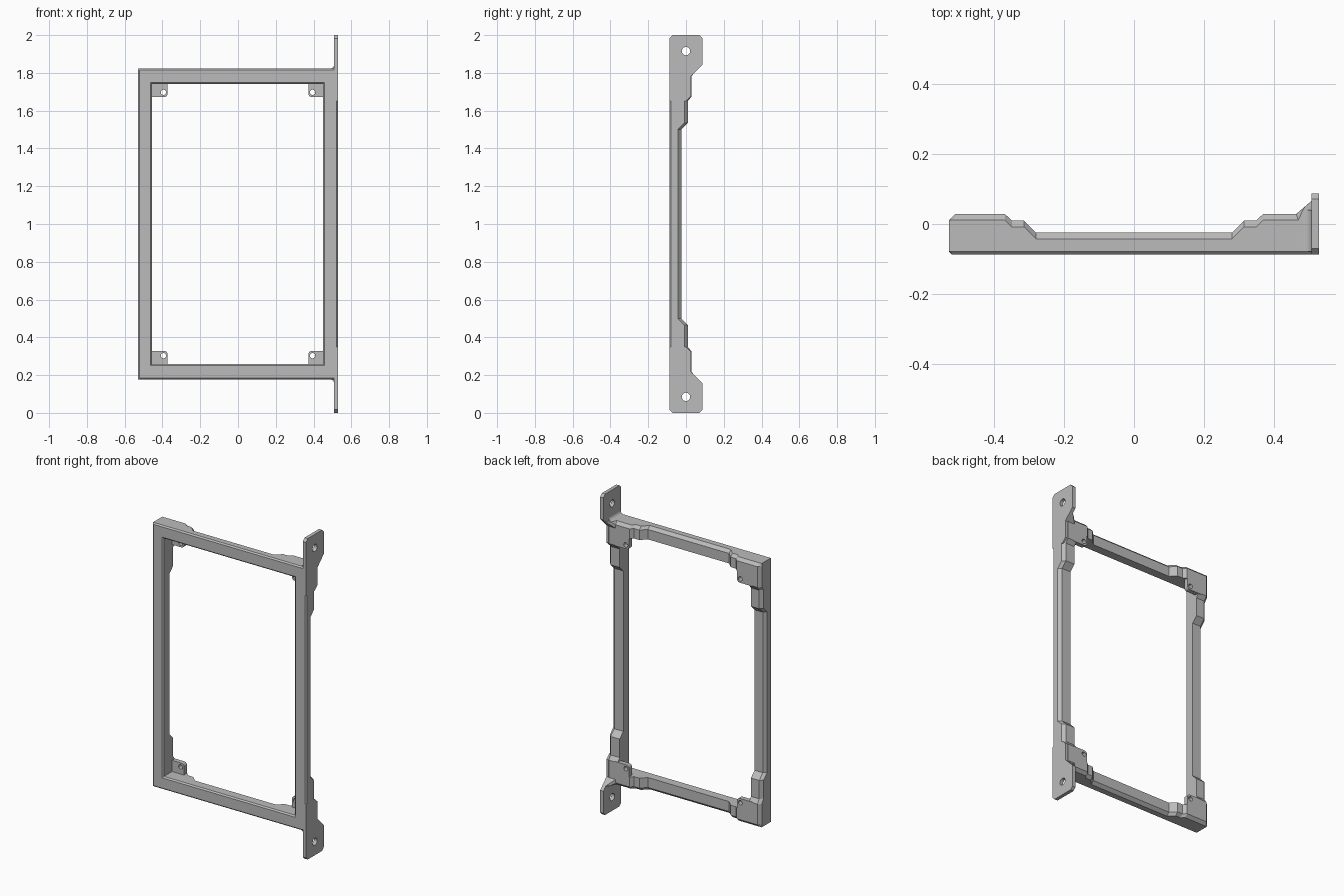
import bpy, bmesh, math
from mathutils import Vector

cube = bpy.data.objects.get("Cube")
if cube:
    bpy.data.objects.remove(cube, do_unlink=True)

grey = bpy.data.materials.new("grey_metal")
grey.use_nodes = True
COL = (0.5, 0.5, 0.5, 1)
grey.diffuse_color = COL
grey.node_tree.nodes["Principled BSDF"].inputs["Base Color"].default_value = COL

FRONT, EAR_BACK, BACK = -0.087, 0.088, 0.029
OUT_X, EAR_X = 0.53, 0.508
IN_LEFT, IN_RIGHT = 0.45, -0.455
OUT_Z, IN_Z = 0.822, 0.742          # measured from mid height
EDGE, SLOPE = 0.008, 0.018          # front and back chamfers


def finish(bm, name):
    bmesh.ops.recalc_face_normals(bm, faces=bm.faces)
    mesh = bpy.data.meshes.new(name)
    bm.to_mesh(mesh)
    bm.free()
    mesh.materials.append(grey)
    obj = bpy.data.objects.new(name, mesh)
    bpy.context.collection.objects.link(obj)
    return obj


def loft(name, rings):
    """Skin matching closed rings and cap both ends."""
    bm = bmesh.new()
    rows = [[bm.verts.new(p) for p in ring] for ring in rings]
    n = len(rows[0])
    for a, b in zip(rows, rows[1:]):
        for i in range(n):
            j = (i + 1) % n
            bm.faces.new((a[i], a[j], b[j], b[i]))
    bm.faces.new(rows[0])
    bm.faces.new(rows[-1])
    return finish(bm, name)


def drill(obj, centre, radius, axis):
    """Cut a round hole along an axis."""
    rot = (0, math.pi / 2, 0) if axis == "x" else (math.pi / 2, 0, 0)
    bpy.ops.mesh.primitive_cylinder_add(vertices=24, radius=radius, depth=0.2,
                                        location=centre, rotation=rot)
    cutter = bpy.context.object
    cutter.hide_render = True
    mod = obj.modifiers.new("hole", "BOOLEAN")
    mod.operation, mod.object, mod.solver = "DIFFERENCE", cutter, "EXACT"
    bpy.context.view_layer.objects.active = obj
    bpy.ops.object.modifier_apply(modifier=mod.name)
    bpy.data.objects.remove(cutter, do_unlink=True)


def rail(name, steps, end, inner, outer, place):
    """Stepped rail: steps run from the middle to the positive end."""
    back = [(-s, y) for s, y in reversed(steps)] + steps
    back = [(-end, BACK - SLOPE)] + back + [(end, BACK - SLOPE)]
    sign = 1 if outer > inner else -1
    width = abs(outer - inner)
    # distance across, front setback, back setback
    cuts = [(0, EDGE, 0), (EDGE, 0, 0), (width - SLOPE, 0, 0),
            (width - EDGE, 0, SLOPE - EDGE), (width, EDGE, SLOPE)]
    rings = []
    for across, f, b in cuts:
        w = inner + sign * across
        ring = [(s, y - (0 if i in (0, len(back) - 1) else b))
                for i, (s, y) in enumerate(back)]
        ring += [(end, FRONT + EDGE), (end - EDGE, FRONT + f),
                 (EDGE - end, FRONT + f), (-end, FRONT + EDGE)]
        rings.append([place(s, y, w) for s, y in ring])
    return loft(name, rings)


# Rails of the frame
MID, STEP = -0.025, 0.01
across = [(0.28, MID), (0.315, STEP), (0.35, STEP), (0.37, BACK),
          (OUT_X - SLOPE, BACK)]
upright = [(0.5, MID), (0.535, STEP), (0.65, STEP), (0.675, BACK),
           (OUT_Z - SLOPE, BACK)]
for label, s in (("top", 1), ("bottom", -1)):
    rail(label + "_rail", across, OUT_X, s * IN_Z, s * OUT_Z,
         lambda a, y, w: (a, y, 1 + w))
for label, i, o in (("left", IN_LEFT, OUT_X), ("right", IN_RIGHT, -OUT_X)):
    rail(label + "_rail", upright, OUT_Z, i, o,
         lambda a, y, w: (w, y, 1 + a))

for label, s in (("top", 1), ("bottom", -1)):
    # Mounting ear with a screw hole
    c = 0.017
    outline = [(FRONT, 0.65), (FRONT, 1 - c), (FRONT + c, 1),
               (EAR_BACK - c, 1), (EAR_BACK, 1 - c), (EAR_BACK, 0.845),
               (0.026, 0.783), (0.026, 0.675), (0.0, 0.65)]
    ear = loft(label + "_ear", [[(x, y, 1 + s * z) for y, z in outline]
                                for x in (EAR_X, OUT_X)])
    drill(ear, (OUT_X, 0, 1 + s * 0.915), 0.022, "x")

    # Rounded fillet between rail and ear
    r = 0.022
    arc = [(EAR_X - r + r * math.sin(t), OUT_Z + r - r * math.cos(t))
           for t in (k * math.pi / 12 for k in range(7))]
    arc += [(EAR_X + 0.01, OUT_Z + r), (EAR_X + 0.01, OUT_Z - 0.02),
            (EAR_X - r, OUT_Z - 0.02)]
    loft(label + "_fillet", [[(x, y, 1 + s * z) for x, z in arc]
                             for y in (FRONT + EDGE, 0.04)])

    # Sloped gusset behind the ear
    bm = bmesh.new()
    for x, y, z in ((0.465, BACK, 0.783), (0.465, BACK, 0.805),
                    (EAR_X, BACK, 0.783), (EAR_X, 0.066, OUT_Z),
                    (0.487, 0.047, OUT_Z), (0.465, 0.0, OUT_Z),
                    (EAR_X, 0.0, OUT_Z), (EAR_X, 0.0, 0.783),
                    (0.465, 0.0, 0.783)):
        bm.verts.new(Vector((x, y, 1 + s * z)))
    hull = bmesh.ops.convex_hull(bm, input=bm.verts)
    loose = [v for v in bm.verts if not v.link_faces]
    bmesh.ops.delete(bm, geom=loose, context="VERTS")
    finish(bm, label + "_gusset")

    # Corner tabs with screw holes
    for side, m, root in (("left", 1, IN_LEFT), ("right", -1, -IN_RIGHT)):
        r, x0, z0 = 0.017, 0.373, 0.672
        shape = [(root + 0.02, z0), (root + 0.02, IN_Z + 0.02), (x0, IN_Z + 0.02)]
        shape += [(x0 + r - r * math.cos(t), z0 + r - r * math.sin(t))
                  for t in (k * math.pi / 10 for k in range(6))]
        tab = loft(f"{label}_{side}_tab",
                   [[(m * x, y, 1 + s * z) for x, z in shape]
                    for y in (0.0, BACK)])
        drill(tab, (m * 0.395, 0, 1 + s * 0.697), 0.014, "y")
